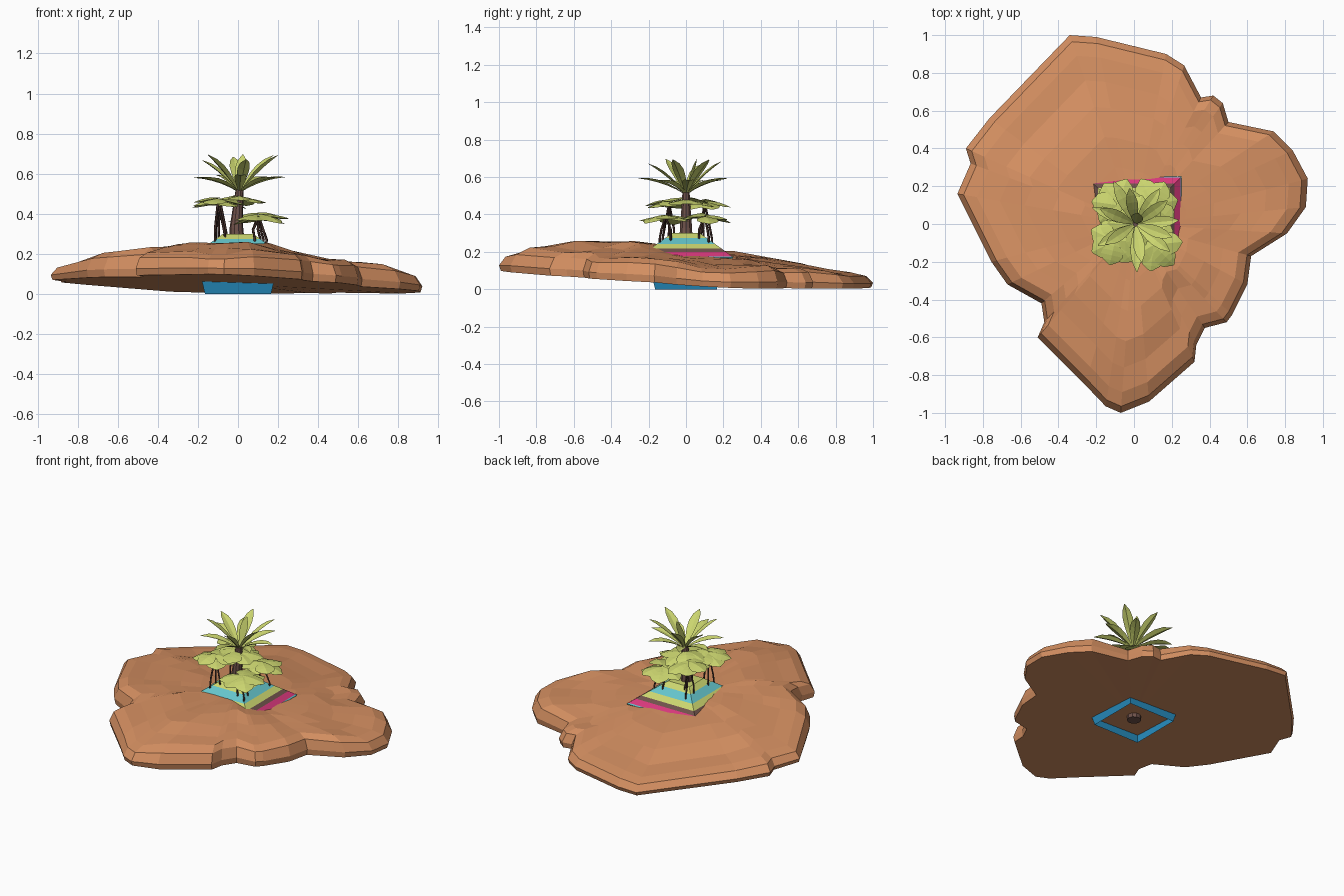
import bpy, bmesh, math, random
from mathutils import Vector

if "Cube" in bpy.data.objects:
    bpy.data.objects.remove(bpy.data.objects["Cube"])
random.seed(4)

def mat(name, r, g, b):
    m = bpy.data.materials.new(name)
    m.diffuse_color = (r, g, b, 1)
    m.use_nodes = True
    m.node_tree.nodes["Principled BSDF"].inputs["Base Color"].default_value = m.diffuse_color
    return m

ROCK = mat("sandstone", .66, .275, .12)
LEAF = mat("leaf_green", .60, .67, .16)
BLUE = mat("blue", .02, .27, .53)
TEAL = mat("teal", .13, .56, .60)
PINK = mat("pink", .68, .04, .20)
BROWN = mat("brown", .16, .085, .07)
DARK = mat("dark_stem", .06, .03, .025)

def finish(name, bm, mats, fix=True):
    if fix:
        bmesh.ops.recalc_face_normals(bm, faces=bm.faces[:])
    me = bpy.data.meshes.new(name)
    bm.to_mesh(me)
    bm.free()
    for m in mats:
        me.materials.append(m)
    ob = bpy.data.objects.new(name, me)
    bpy.context.collection.objects.link(ob)
    return ob

def bridge(bm, a, b, idx=0):
    n = len(a)
    for i in range(n):
        f = bm.faces.new((a[i], a[(i + 1) % n], b[(i + 1) % n], b[i]))
        f.material_index = idx

# --- rock: outline, tilted underside, terraced top read from height samples
OUTLINE = [(-.34, 1), (-.2, .99), (.17, .9), (.265, .84), (.355, .67), (.42, .68),
           (.47, .64), (.5, .54), (.74, .49), (.84, .39), (.92, .24), (.91, .09),
           (.81, -.05), (.62, -.17), (.6, -.32), (.52, -.48), (.49, -.52),
           (.375, -.55), (.33, -.64), (.32, -.73), (.08, -.94), (-.07, -1),
           (-.15, -.965), (-.26, -.85), (-.51, -.6), (-.475, -.52), (-.49, -.42),
           (-.67, -.32), (-.755, -.2), (-.935, .16), (-.865, .32), (-.89, .4),
           (-.765, .56)]
HEIGHTS = [(-.1, -.9, .195), (-.42, -.58, .205), (0, -.75, .23), (.22, -.67, .195),
           (0, -.55, .263), (-.2, -.33, .26), (.12, -.3, .255), (-.42, -.3, .235),
           (.3, -.35, .205), (.45, -.4, .165), (.5, -.1, .16), (.25, .05, .175),
           (.25, .25, .165), (.6, .25, .13), (.82, .2, .108), (.42, .5, .11),
           (0, .38, .172), (.1, .55, .125), (.1, .78, .085), (-.3, .88, .085),
           (-.4, .6, .14), (-.65, .5, .125), (-.8, .2, .145), (-.6, .15, .195),
           (-.28, .25, .205), (-.3, 0, .235), (-.6, -.15, .205), (-.05, -.12, .242),
           (0, .15, .195)]

def base(x, y):
    return max(.003, .048 - .032 * x - .048 * y)

def height(x, y):
    ws = [(1 / ((x - a) ** 2 + (y - b) ** 2 + 1e-4) ** 1.6, h) for a, b, h in HEIGHTS]
    return sum(w * h for w, h in ws) / sum(w for w, h in ws)

bm = bmesh.new()
rings = []
for s, lift in [(.99, 0), (1, .3), (.965, .78), (.89, 1), (.76, 1), (.62, 1),
                (.46, 1), (.3, 1), (.14, 1)]:
    ring = []
    for x, y in OUTLINE:
        x, y = x * s, y * s
        b = base(x, y)
        ring.append(bm.verts.new((x, y, b + (height(x, y) - b) * lift)))
    if rings:
        bridge(bm, rings[-1], ring)
    rings.append(ring)
top = bm.verts.new((0, 0, height(0, 0)))
low = bm.verts.new((0, 0, base(0, 0)))
n = len(OUTLINE)
for i in range(n):
    bm.faces.new((rings[-1][i], rings[-1][(i + 1) % n], top))
    bm.faces.new((rings[0][(i + 1) % n], rings[0][i], low))
finish("rock", bm, [ROCK])

# --- square planter: blue flared base, striped pyramid above
STRIPES = [BLUE, TEAL, PINK, BROWN, LEAF]
bm = bmesh.new()
prev = None
for half, z, idx in [(.165, 0, 0), (.18, .065, 0), (.245, .16, 0), (.252, .17, 1),
                     (.245, .176, 1), (.214, .2, 2), (.191, .217, 3), (.156, .242, 4),
                     (.11, .275, 1), (.075, .3, 4)]:
    ring = [bm.verts.new((half * a, half * b, z)) for a, b in
            ((1, 1), (-1, 1), (-1, -1), (1, -1))]
    if prev:
        bridge(bm, prev, ring, idx)
    prev = ring
bm.faces.new(prev).material_index = 4
finish("striped_planter", bm, STRIPES)

# --- palm trunk
bm = bmesh.new()
prev = None
for r, z, x in [(.042, .02, 0), (.04, .2, 0), (.034, .33, -.008), (.026, .43, 0), (.02, .52, .008)]:
    ring = [bm.verts.new((x + r * math.cos(k * math.pi / 5), r * math.sin(k * math.pi / 5), z))
            for k in range(10)]
    if prev:
        bridge(bm, prev, ring)
    else:
        bm.faces.new(ring)
    prev = ring
bm.faces.new(prev)
finish("palm_trunk", bm, [BROWN])

# --- leaves: a bent blade with a raised or sunken midrib and a thin underside
WIDTHS = [.12, .55, .9, 1, .75, .08]

def leaf(bm, origin, ang, reach, rise, droop, width, fold, thick=.006):
    d = Vector((math.cos(ang), math.sin(ang), 0))
    side = Vector((-d.y, d.x, 0))
    prev = None
    for i, w in enumerate(WIDTHS):
        t = i / (len(WIDTHS) - 1)
        mid = Vector(origin) + d * reach * t + Vector((0, 0, rise * t - droop * t * t))
        e = w * width / 2
        pts = [mid - side * e + Vector((0, 0, fold * w)), mid,
               mid + side * e + Vector((0, 0, fold * w)), mid - Vector((0, 0, thick * w))]
        row = [bm.verts.new(p) for p in pts]
        if prev:
            bridge(bm, prev, row)
        else:
            bm.faces.new(row)
        prev = row
    bm.faces.new(prev)

# palm crown: flat outer fronds, steeper inner fronds, one upright
bm = bmesh.new()
crown = (.008, .0, .505)
for count, start, reach, rise, droop in [(7, .15, .245, .17, .085), (6, .6, .205, .25, .07)]:
    for k in range(count):
        leaf(bm, crown, start + k * math.tau / count + random.uniform(-.12, .12),
             reach * random.uniform(.92, 1.06), rise * random.uniform(.9, 1.05),
             droop, .062, .008)
leaf(bm, crown, 1.3, .06, .2, .01, .065, .008)
finish("palm_crown", bm, [LEAF])

# --- shrubs: broad overlapping leaves on thin crooked stems
def stem(name, pts, radius):
    cu = bpy.data.curves.new(name, 'CURVE')
    cu.dimensions = '3D'
    cu.bevel_depth = radius
    cu.bevel_resolution = 0
    cu.use_fill_caps = True
    sp = cu.splines.new('POLY')
    sp.points.add(len(pts) - 1)
    for p, co in zip(sp.points, pts):
        p.co = (*co, 1)
    cu.materials.append(DARK)
    bpy.context.collection.objects.link(bpy.data.objects.new(name, cu))

SHRUBS = [(-.1, -.09, .465, .14), (.105, -.11, .39, .145), (.1, .1, .395, .145),
          (-.09, .1, .47, .14), (.0, .0, .48, .15)]
for s, (x, y, z, r) in enumerate(SHRUBS):
    bm = bmesh.new()
    for k in range(7):
        leaf(bm, (x, y, z + random.uniform(-.006, .012)), s + k * math.tau / 7,
             r * random.uniform(.9, 1.05), .01, random.uniform(.03, .055), .12, -.012, .016)
    finish(f"shrub_leaves_{s + 1}", bm, [LEAF])
    if s == 4:
        continue
    for k in range(3):
        a = s * 1.3 + k * math.tau / 3
        bx, by = x * 1.05 + .035 * math.cos(a), y * 1.05 + .035 * math.sin(a)
        stem(f"shrub_stem_{s + 1}_{k + 1}",
             [(bx, by, .2), (bx + .008, by, .27), (x + .03 * math.cos(a), y + .03 * math.sin(a), .32),
              (x, y, z - .005)], .006)
